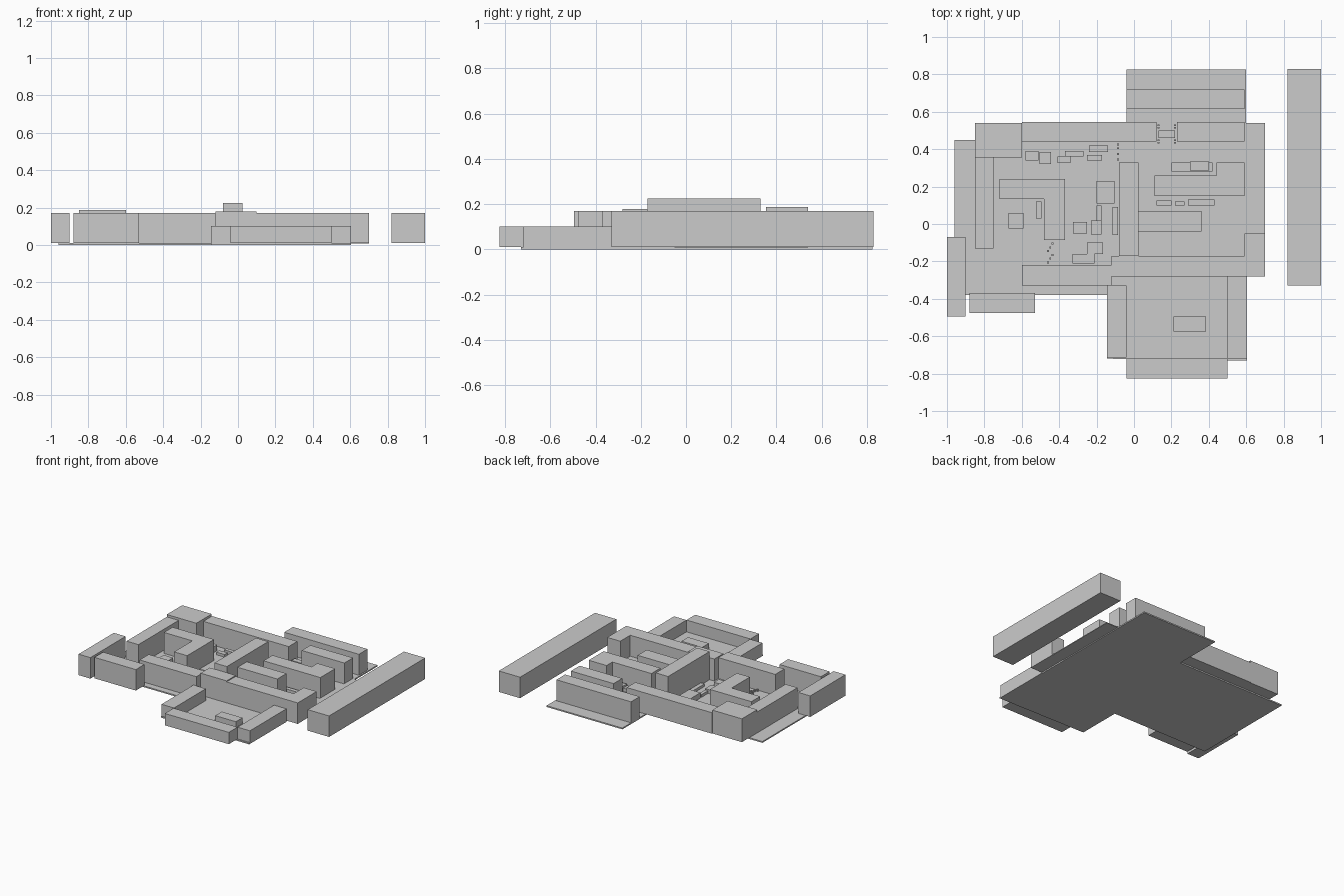
import bpy, bmesh

BASE = 0.01   # top of the ground slab
ROOF = 0.17   # usual roof height


def prism(name, pts, z0, z1):
    """Extrude a flat outline between two heights."""
    bm = bmesh.new()
    face = bm.faces.new([bm.verts.new((x, y, z0)) for x, y in pts])
    top = bmesh.ops.extrude_face_region(bm, geom=[face])
    verts = [v for v in top["geom"] if isinstance(v, bmesh.types.BMVert)]
    bmesh.ops.translate(bm, verts=verts, vec=(0, 0, z1 - z0))
    bmesh.ops.recalc_face_normals(bm, faces=bm.faces)
    mesh = bpy.data.meshes.new(name)
    bm.to_mesh(mesh)
    bm.free()
    ob = bpy.data.objects.new(name, mesh)
    bpy.context.collection.objects.link(ob)
    return ob


def block(name, x0, x1, y0, y1, z1=ROOF, z0=BASE):
    return prism(name, [(x0, y0), (x1, y0), (x1, y1), (x0, y1)], z0, z1)


# Ground
prism("ground_slab", [
    (-0.96, -0.38), (-0.145, -0.38), (-0.145, -0.72), (0.605, -0.73),
    (0.605, -0.28), (0.6, -0.28), (0.6, 0.825), (-0.04, 0.825),
    (-0.04, 0.45), (-0.96, 0.45)], 0.0, BASE)
block("side_pavement", 0.59, 0.70, -0.05, 0.54, 0.013, 0.007)

# Outlying buildings
block("east_long_building", 0.82, 1.0, -0.33, 0.83)
block("west_building", -1.0, -0.90, -0.495, -0.07)
block("southwest_building", -0.88, -0.53, -0.475, -0.37)
block("north_building", -0.04, 0.59, 0.615, 0.72)

# Perimeter wings
block("north_wing_west", -0.60, 0.12, 0.44, 0.545)
block("north_wing_east", 0.23, 0.59, 0.44, 0.545)
block("northwest_tower", -0.85, -0.60, 0.355, 0.54, 0.188)
block("west_wing", -0.85, -0.75, -0.13, 0.355)
block("south_wing_west", -0.60, -0.12, -0.33, -0.22)
block("gatehouse", -0.12, 0.10, -0.28, -0.17, 0.178)
prism("south_wing_east", [
    (0.10, -0.28), (0.70, -0.28), (0.70, -0.05), (0.59, -0.05),
    (0.59, -0.17), (0.10, -0.17)], BASE, ROOF)

# Inner buildings
block("central_hall", -0.08, 0.025, -0.17, 0.33, 0.225)
prism("courtyard_corner_building", [
    (-0.72, 0.135), (-0.48, 0.135), (-0.48, -0.085), (-0.37, -0.085),
    (-0.37, 0.24), (-0.72, 0.24)], BASE, ROOF)
block("inner_row_south", 0.025, 0.36, -0.04, 0.07)
prism("inner_row_north", [
    (0.11, 0.15), (0.59, 0.15), (0.59, 0.33), (0.44, 0.33),
    (0.44, 0.26), (0.11, 0.26)], BASE, ROOF)

# Low front court
block("front_court_west", -0.145, -0.04, -0.715, -0.33, 0.10)
block("front_court_east", 0.50, 0.605, -0.72, -0.28, 0.10)
block("front_court_south", -0.04, 0.50, -0.825, -0.72, 0.10)
block("front_court_shed", 0.21, 0.385, -0.575, -0.495, 0.055)

# Small courtyard sheds: x0, x1, y0, y1, top
sheds = [
    (-0.58, -0.51, 0.34, 0.39, 0.04), (-0.505, -0.445, 0.32, 0.385, 0.055),
    (-0.41, -0.34, 0.325, 0.36, 0.03), (-0.37, -0.27, 0.36, 0.39, 0.045),
    (-0.25, -0.17, 0.34, 0.37, 0.04), (-0.24, -0.14, 0.385, 0.42, 0.05),
    (-0.20, -0.105, 0.11, 0.23, 0.05), (-0.20, -0.175, 0.00, 0.10, 0.03),
    (-0.23, -0.175, -0.055, 0.02, 0.04), (-0.325, -0.25, -0.05, 0.01, 0.045),
    (-0.33, -0.21, -0.21, -0.16, 0.04), (-0.25, -0.165, -0.16, -0.10, 0.04),
    (-0.67, -0.59, -0.025, 0.06, 0.04), (-0.525, -0.495, 0.03, 0.12, 0.03),
    (0.20, 0.42, 0.28, 0.33, 0.035), (0.30, 0.40, 0.285, 0.335, 0.05),
    (-0.115, -0.085, -0.06, 0.09, 0.03), (0.12, 0.20, 0.10, 0.125, 0.035),
    (0.22, 0.27, 0.10, 0.12, 0.025), (0.29, 0.43, 0.10, 0.13, 0.035),
]
for x0, x1, y0, y1, top in sheds:
    block("courtyard_shed", x0, x1, y0, y1, top)

# Stepping blocks at the corner building and in the passage by the hall
for i in range(6):
    block("path_block", -0.465 + 0.012 * (i % 3), -0.455 + 0.012 * (i % 3),
          -0.21 + 0.02 * i, -0.20 + 0.02 * i, 0.025)
for y in (0.34, 0.37, 0.40, 0.42):
    block("passage_post", -0.09, -0.08, y, y + 0.01, 0.03)

# Shed with steps in the north gateway
block("gateway_shed", 0.13, 0.22, 0.46, 0.50, 0.06)
for y in (0.43, 0.445, 0.51, 0.525):
    for x in (0.125, 0.215):
        block("gateway_post", x, x + 0.01, y, y + 0.008, 0.035)
